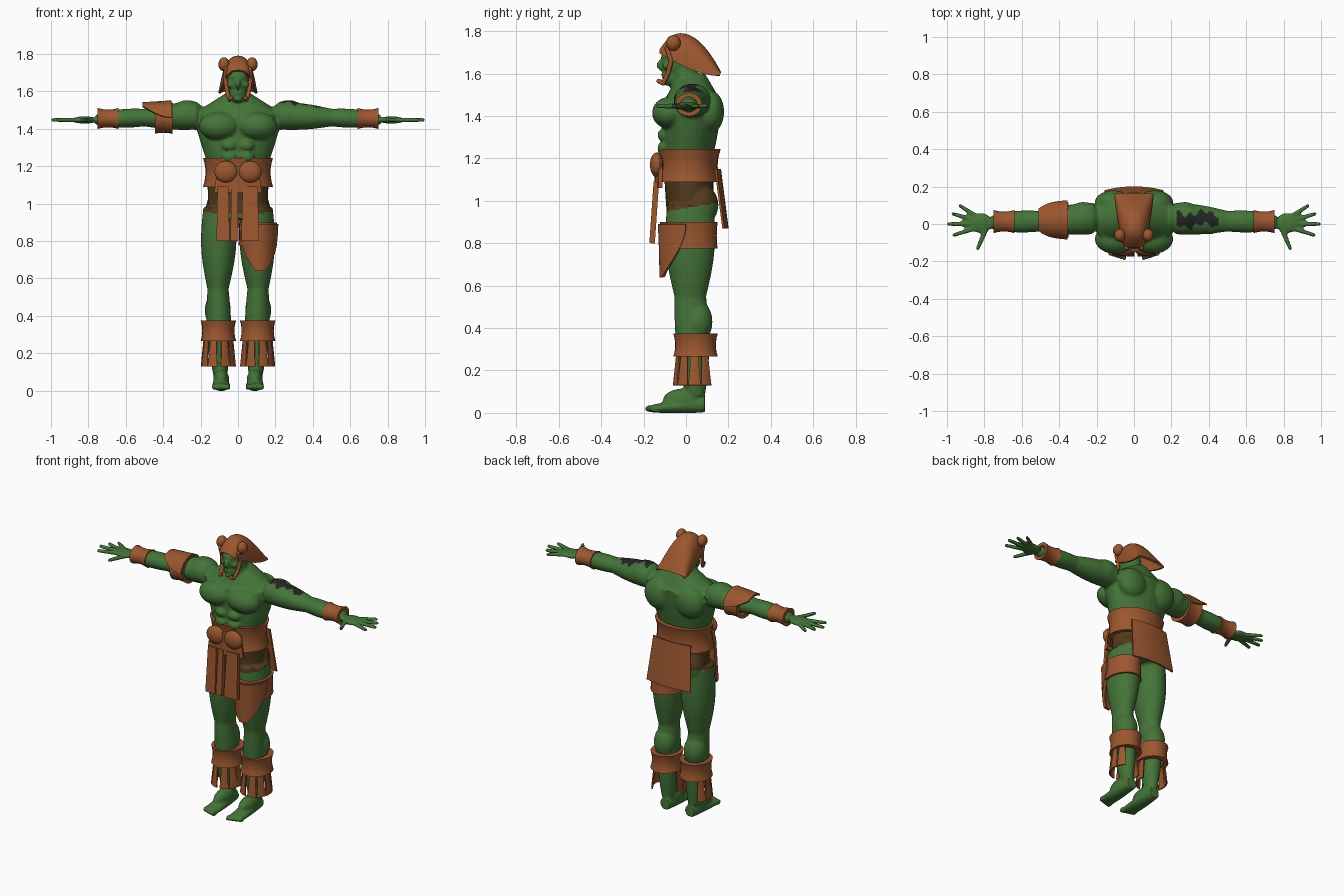
import bpy, bmesh
from math import sin, cos, pi, radians, sqrt
from mathutils import Vector, Matrix

cube = bpy.data.objects.get("Cube")
if cube:
    bpy.data.objects.remove(cube)


def material(name, red, green, blue):
    mat = bpy.data.materials.new(name)
    mat.use_nodes = True
    mat.diffuse_color = (red, green, blue, 1)
    mat.node_tree.nodes["Principled BSDF"].inputs["Base Color"].default_value = mat.diffuse_color
    return mat


GREEN = material("green skin", .058, .175, .04)
LEATHER = material("tan leather", .33, .095, .029)
DARK = material("dark brown cloth", .088, .042, .013)
BLACK = material("black marking", .018, .018, .018)


def mix(start, end, t):
    return Vector(start).lerp(Vector(end), t)


def main_axis(start, end):
    return max(range(3), key=lambda i: abs(end[i] - start[i]))


def ellipse_point(axis, centre, size, angle):
    point = Vector(centre)
    u, v = [i for i in range(3) if i != axis]
    point[u] += size[0] * cos(angle)
    point[v] += size[1] * sin(angle)
    return point


def add_loops(bm, axis, sections, sides=28):
    """Bridge a list of (centre, size) ellipses and return their vertex loops."""
    loops = [[bm.verts.new(ellipse_point(axis, centre, size, 2 * pi * k / sides)) for k in range(sides)]
             for centre, size in sections]
    for lower, upper in zip(loops, loops[1:]):
        for k in range(sides):
            bm.faces.new((lower[k - 1], lower[k], upper[k], upper[k - 1]))
    return loops


def tube(bm, start, end, size_start, size_end, bulge=0, steps=10):
    """Closed tapering limb that swells by bulge halfway along."""
    sections = []
    for i in range(steps + 1):
        t = i / steps
        swell = Vector((bulge, bulge)) * sin(pi * t)
        sections.append((mix(start, end, t), mix(size_start, size_end, t) + swell))
    loops = add_loops(bm, main_axis(start, end), sections)
    bm.faces.new(loops[0])
    bm.faces.new(loops[-1])


def ball(bm, centre, size):
    bmesh.ops.create_uvsphere(bm, u_segments=24, v_segments=16, radius=1,
                              matrix=Matrix.Translation(centre) @ Matrix.Diagonal((*size, 1)))


def rod(bm, start, end, radius_start, radius_end):
    """Round-ended stick."""
    along = end - start
    turn = along.to_track_quat("Z", "Y").to_matrix().to_4x4()
    bmesh.ops.create_cone(bm, segments=12, radius1=radius_start, radius2=radius_end, depth=along.length,
                          cap_ends=True, matrix=Matrix.Translation(mix(start, end, .5)) @ turn)
    ball(bm, start, [radius_start] * 3)
    ball(bm, end, [radius_end] * 3)


def finish(name, bm, mat, mirrored=False, modifiers=()):
    """Turn the bmesh into a smooth-shaded object with its modifiers applied."""
    bmesh.ops.recalc_face_normals(bm, faces=bm.faces)
    mesh = bpy.data.meshes.new(name)
    bm.to_mesh(mesh)
    bm.free()
    ob = bpy.data.objects.new(name, mesh)
    bpy.context.collection.objects.link(ob)
    if mirrored:
        ob.modifiers.new("MIRROR", "MIRROR")
    for kind, settings in modifiers:
        modifier = ob.modifiers.new(kind, kind)
        for key, value in settings.items():
            setattr(modifier, key, value)
    depsgraph = bpy.context.evaluated_depsgraph_get()
    baked = bpy.data.meshes.new_from_object(ob.evaluated_get(depsgraph))
    ob.modifiers.clear()
    ob.data = baked
    baked.materials.clear()
    baked.materials.append(mat)
    bpy.ops.object.select_all(action="DESELECT")
    ob.select_set(True)
    bpy.context.view_layer.objects.active = ob
    bpy.ops.object.shade_smooth_by_angle(angle=radians(40))
    return ob


def sheet(name, rows, thickness, mirrored=False):
    """Grid of points made into a thick piece of leather."""
    bm = bmesh.new()
    grid = [[bm.verts.new(point) for point in row] for row in rows]
    for upper, lower in zip(grid, grid[1:]):
        for k in range(len(upper) - 1):
            bm.faces.new((upper[k], upper[k + 1], lower[k + 1], lower[k]))
    finish(name, bm, LEATHER, mirrored, [("SOLIDIFY", {"thickness": thickness, "offset": 0})])


def band(name, start, end, size, flare, mirrored=False, steps=6):
    """Leather ring with flared rims and an inner wall."""
    bm = bmesh.new()
    sections = []
    for i in range(steps + 1):
        rim = flare * (2 * i / steps - 1) ** 2
        sections.append((mix(start, end, i / steps), Vector(size) + Vector((rim, rim))))
    inner = Vector(size) * .75
    add_loops(bm, main_axis(start, end), [(start, inner), *sections, (end, inner)])
    finish(name, bm, LEATHER, mirrored)


def wrap(name, start, end, size_start, size_end, middle, spread_start, spread_end,
         thickness=.01, mirrored=False, steps=8):
    """Leather flap lying around a limb, its angular spread changing along it."""
    axis = main_axis(start, end)
    rows = []
    for i in range(steps + 1):
        t = i / steps
        spread = spread_start + (spread_end - spread_start) * t * t
        rows.append([ellipse_point(axis, mix(start, end, t), mix(size_start, size_end, t),
                                   radians(middle + spread * (2 * k / steps - 1))) for k in range(steps + 1)])
    sheet(name, rows, thickness, mirrored)


def hang(name, top, bottom, width, thickness, curve=0, steps=8):
    """Hanging strip, a little wider at the bottom, its sides curved away from the middle."""
    rows = []
    for i in range(steps + 1):
        across = [2 * k / steps - 1 for k in range(steps + 1)]
        half = width / 2 * (.85 + .15 * i / steps)
        rows.append([mix(top, bottom, i / steps) + Vector((half * a, curve * a * a, 0)) for a in across])
    sheet(name, rows, thickness)


# Landmarks of the left side
waist, chest = Vector((0, .01, 1.22)), Vector((0, .03, 1.48))
shoulder, elbow, wrist = Vector((.22, .03, 1.47)), Vector((.5, .015, 1.46)), Vector((.76, .01, 1.45))
palm = Vector((.78, 0, 1.447))
hip, knee, ankle = Vector((.1, .02, .98)), Vector((.107, .02, .55)), Vector((.095, .045, .08))
heel, toe = Vector((.09, .09, .04)), Vector((.09, -.16, .02))

# Torso and neck
bm = bmesh.new()
tube(bm, (0, .02, .92), waist, (.16, .11), (.165, .12))
tube(bm, waist, chest, (.165, .12), (.24, .14), bulge=.005)
tube(bm, chest, (0, .03, 1.6), (.24, .13), (.05, .06))
tube(bm, chest, (0, -.02, 1.64), (.08, .08), (.055, .06))
ball(bm, (.1, -.08, 1.415), (.11, .08, .075))   # chest muscle
ball(bm, (.11, .115, 1.42), (.1, .065, .1))     # shoulder blade
ball(bm, (.08, .065, .98), (.09, .088, .1))     # buttock
for height in (1.25, 1.31):                     # stomach muscles
    ball(bm, (.045, -.095, height), (.044, .04, .034))

# Head
ball(bm, (0, -.04, 1.66), (.062, .078, .098))
ball(bm, (0, -.066, 1.585), (.046, .046, .046))  # jaw
ball(bm, (0, -.1, 1.56), (.022, .016, .016))     # chin
ball(bm, (0, -.104, 1.595), (.024, .014, .012))  # mouth
ball(bm, (0, -.12, 1.64), (.013, .02, .026))     # nose
ball(bm, (0, -.085, 1.68), (.05, .034, .013))    # brow
ball(bm, (.04, -.09, 1.635), (.02, .02, .016))   # cheek

# Arm and hand
tube(bm, shoulder, elbow, (.085, .075), (.055, .047), bulge=.008)
tube(bm, elbow, wrist, (.055, .047), (.036, .027), bulge=.012)
ball(bm, (.27, .03, 1.475), (.095, .088, .078))  # deltoid
ball(bm, (.4, 0, 1.465), (.08, .055, .055))      # biceps
ball(bm, (.82, .005, 1.447), (.065, .055, .02))  # palm
for angle in (-67, -18, 0, 16, 33):              # thumb, then fingers
    length = .21 - .001 * abs(angle)
    direction = Vector((cos(radians(angle)), sin(radians(angle)), 0))
    rod(bm, palm, palm + direction * length, .016, .011)

# Leg and foot
tube(bm, hip, knee, (.085, .11), (.058, .075), bulge=.022)
tube(bm, knee, ankle, (.056, .075), (.037, .045), bulge=.018)
ball(bm, (.108, .055, .43), (.07, .07, .1))      # calf
tube(bm, heel, toe, (.036, .038), (.05, .018), bulge=.004)
ball(bm, (.09, -.01, .06), (.043, .1, .055))     # instep
for i in range(5):
    ball(bm, toe + Vector((.019 * (i - 2), .006 * i - .01, 0)), (.012, .025, .017))

body = finish("body", bm, GREEN, True, [("REMESH", {"mode": "VOXEL", "voxel_size": .008}),
                                        ("SMOOTH", {"factor": .5, "iterations": 3})])

# Cloth shorts and the upper-arm marking, painted on the skin
body.data.materials.append(DARK)
body.data.materials.append(BLACK)
for face in body.data.polygons:
    x, y, z = face.center
    if .965 + .17 * y < z < 1.12 and abs(x) < .3:
        face.material_index = 1
    ragged = abs(y - .025 - .012 * sin(38 * x)) < .034 + .012 * sin(110 * x)
    if ragged and .23 < x < .45 and z > 1.45 and face.normal.z > .45:
        face.material_index = 2

# Hood: arches from the brow back to the neck curtain
arches = []
for i in range(19):
    t = i / 18
    peak = 1 / 3
    top = 1.785 - (.075 * (1 - t / peak) ** 2 if t < peak else .18 * ((t - peak) / (1 - peak)) ** 2)
    low = 1.695 - .105 * sin(pi / 2 * t)
    width = .04 + .06 * sqrt(t)
    arches.append([(width * cos(pi * k / 20), -.12 + .28 * t, low + (top - low) * sin(pi * k / 20) ** .7)
                   for k in range(21)])
sheet("hood", arches, thickness=.012)

# Hair buns and side braids
bm = bmesh.new()
ball(bm, (.075, -.06, 1.745), (.03, .035, .037))
finish("hair_buns", bm, LEATHER, mirrored=True)
bm = bmesh.new()
braid = [Vector(p) for p in ((.065, -.09, 1.72), (.067, -.07, 1.66), (.058, -.085, 1.6),
                             (.045, -.108, 1.555), (.04, -.128, 1.565))]
for upper, lower in zip(braid, braid[1:]):
    rod(bm, upper, lower, .011, .011)
finish("side_braids", bm, LEATHER, mirrored=True)

# Wristbands, and the armband with its flared flap on the right arm
band("wristbands", (.64, .013, 1.455), (.75, .013, 1.455), (.053, .047), flare=.009, mirrored=True)
band("armband", (-.35, .022, 1.457), (-.445, .022, 1.457), (.088, .078), flare=.006)
wrap("armband_flap", (-.355, .022, 1.457), (-.51, .022, 1.457), (.1, .09), (.088, .08),
     middle=90, spread_start=88, spread_end=40)

# Shin cuffs and their fringe
band("shin_cuffs", (.105, .045, .265), (.105, .045, .375), (.086, .096), flare=.009, mirrored=True)
for angle in (-150, -115, -70, -35, 0, 35, 180):
    wrap("cuff_fringe", (.105, .04, .29), (.105, .04, .13), (.074, .082), (.09, .098),
         middle=angle, spread_start=13, spread_end=17, thickness=.008, mirrored=True, steps=4)

# Belt with round plates, front straps and back cloth
band("belt", (0, .012, 1.09), (0, .015, 1.245), (.174, .136), flare=.013)
bm = bmesh.new()
ball(bm, (.064, -.138, 1.17), (.062, .032, .058))
finish("belt_plates", bm, LEATHER, mirrored=True)
hang("belt_front_panel", (0, -.138, 1.2), (0, -.138, 1.06), width=.25, thickness=.02, curve=.018)
for side, x, width in (("right", -.08, .07), ("middle", -.019, .042), ("left", .065, .095)):
    hang(side + "_front_strap", (x, -.14, 1.09), (x, -.16, .8), width, thickness=.026)
hang("back_cloth", (0, .16, 1.15), (0, .196, .87), width=.315, thickness=.01, curve=-.02)

# Left thigh band with its tapering flap
band("thigh_band", (.106, .013, .775), (.106, .013, .9), (.1, .132), flare=.004)
wrap("thigh_flap", (.108, .01, .89), (.108, .01, .64), (.1, .136), (.09, .126),
     middle=-82, spread_start=78, spread_end=14, thickness=.016)
